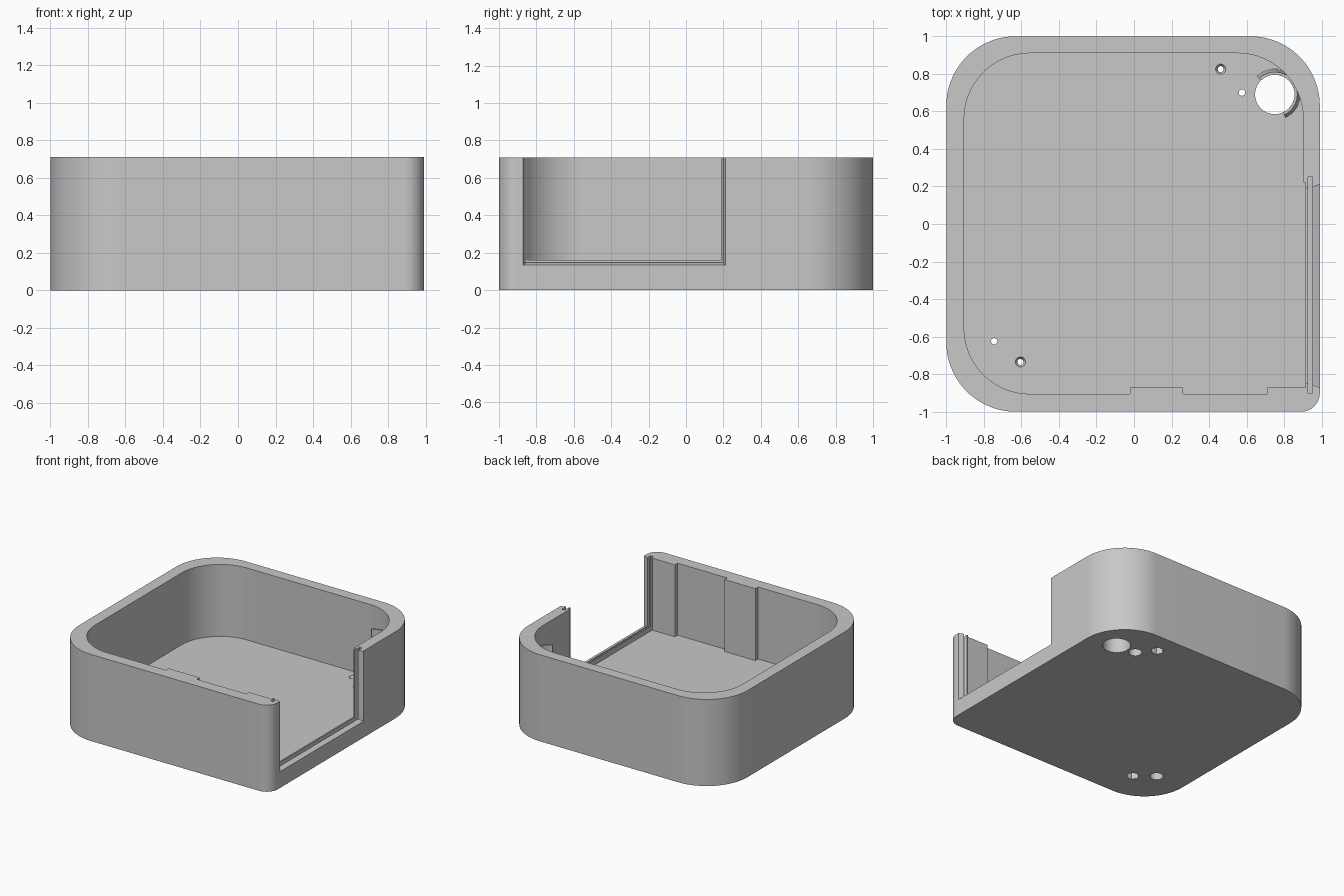
import bpy, bmesh
from math import sin, cos, pi, radians

if "Cube" in bpy.data.objects:
    bpy.data.objects.remove(bpy.data.objects["Cube"], do_unlink=True)

grey = bpy.data.materials.new("light grey plastic")
grey.use_nodes = True
colour = (0.58, 0.58, 0.58, 1)
grey.diffuse_color = colour
grey.node_tree.nodes["Principled BSDF"].inputs["Base Color"].default_value = colour

HEIGHT, FLOOR, ABOVE = 0.71, 0.12, 0.9


def arc(cx, cy, r, a0, a1, n=24):
    return [(cx + r * cos(radians(a0 + (a1 - a0) * i / n)),
             cy + r * sin(radians(a0 + (a1 - a0) * i / n))) for i in range(n + 1)]


def loft(name, lower, upper):
    """Solid between two matching loops of 3D points."""
    bm = bmesh.new()
    a = [bm.verts.new(p) for p in lower]
    b = [bm.verts.new(p) for p in upper]
    bm.faces.new(a[::-1])
    bm.faces.new(b)
    for i in range(len(a)):
        j = (i + 1) % len(a)
        bm.faces.new((a[i], a[j], b[j], b[i]))
    bmesh.ops.recalc_face_normals(bm, faces=bm.faces)
    mesh = bpy.data.meshes.new(name)
    bm.to_mesh(mesh)
    bm.free()
    obj = bpy.data.objects.new(name, mesh)
    bpy.context.collection.objects.link(obj)
    mesh.materials.append(grey)
    return obj


def prism(name, pts, z0, z1):
    return loft(name, [(x, y, z0) for x, y in pts], [(x, y, z1) for x, y in pts])


def box(name, x0, x1, y0, y1, z0, z1):
    return prism(name, [(x0, y0), (x1, y0), (x1, y1), (x0, y1)], z0, z1)


def disc(x, y, r, n=32):
    return arc(x, y, r, 0, 360 - 360 / n, n - 1)


def activate(obj):
    bpy.ops.object.select_all(action="DESELECT")
    obj.select_set(True)
    bpy.context.view_layer.objects.active = obj


def cut(obj, cutter):
    activate(obj)
    mod = obj.modifiers.new("cut", "BOOLEAN")
    mod.operation, mod.solver, mod.object = "DIFFERENCE", "EXACT", cutter
    bpy.ops.object.modifier_apply(modifier=mod.name)
    bpy.data.objects.remove(cutter, do_unlink=True)


def smooth(obj):
    activate(obj)
    bpy.ops.object.shade_smooth_by_angle(angle=radians(30))


# Outer shell: three wide corners and one tight corner beside the window
outline = (arc(0.89, -0.9, 0.1, -90, 0) + arc(0.62, 0.63, 0.37, 0, 90)
           + arc(-0.63, 0.63, 0.37, 90, 180) + arc(-0.63, -0.63, 0.37, 180, 270))
shell = prism("case_shell", outline, 0, HEIGHT)

# Cavity, with the pads on the front wall and the thinner wall at the window
cavity = ([(-0.02, -0.905), (-0.02, -0.87), (0.26, -0.87), (0.26, -0.905),
           (0.71, -0.905), (0.71, -0.87), (0.915, -0.87), (0.915, 0.22), (0.902, 0.22)]
          + arc(0.552, 0.56, 0.35, 0, 90) + arc(-0.555, 0.56, 0.35, 90, 180)
          + arc(-0.555, -0.555, 0.35, 180, 270))
cut(shell, prism("cavity_cutter", cavity, FLOOR, ABOVE))

# Window opening in the side wall with a bevelled outer frame
cut(shell, box("window_cutter", 0.85, 1.1, -0.85, 0.19, 0.16, ABOVE))


def frame(x, y0, y1, z0):
    return [(x, y0, z0), (x, y1, z0), (x, y1, ABOVE), (x, y0, ABOVE)]


cut(shell, loft("bevel_cutter", frame(0.94, -0.853, 0.193, 0.152), frame(1.0, -0.874, 0.214, 0.13)))

# Slot that holds a sliding panel
cut(shell, box("slot_cutter", 0.926, 0.951, -0.9, 0.25, 0.125, ABOVE))

# Cable hole through the floor
CX, CY, CR = 0.75, 0.69, 0.105
cut(shell, prism("cable_cutter", disc(CX, CY, CR, 48), -0.1, 0.2))

# Screw holes: a through hole, a top recess and a hexagonal nut pocket below
for x, y in ((0.462, 0.825), (-0.605, -0.735)):
    cut(shell, prism("screw_cutter", disc(x, y, 0.016), -0.1, 0.2))
    lower = [(px, py, FLOOR - 0.02) for px, py in disc(x, y, 0.015)]
    upper = [(px, py, FLOOR + 0.005) for px, py in disc(x, y, 0.03)]
    cut(shell, loft("sink_cutter", lower, upper))
    cut(shell, prism("nut_cutter", disc(x, y, 0.05, 6), -0.1, 0.06))

# Pin holes with a round pocket below
for x, y in ((0.575, 0.7), (-0.745, -0.625)):
    cut(shell, prism("pin_cutter", disc(x, y, 0.017), -0.1, 0.2))
    cut(shell, prism("pocket_cutter", disc(x, y, 0.05), -0.1, 0.06))
smooth(shell)


# Open collar around the cable hole, leaning against the corner
def collar_loop(outer, z):
    pts = arc(CX, CY, outer, -65, 135, 32) + arc(CX, CY, CR, 135, -65, 32)
    return [(x, y, z) for x, y in pts]


collar = loft("cable_collar", collar_loop(0.136, FLOOR - 0.01), collar_loop(0.12, 0.59))
smooth(collar)
